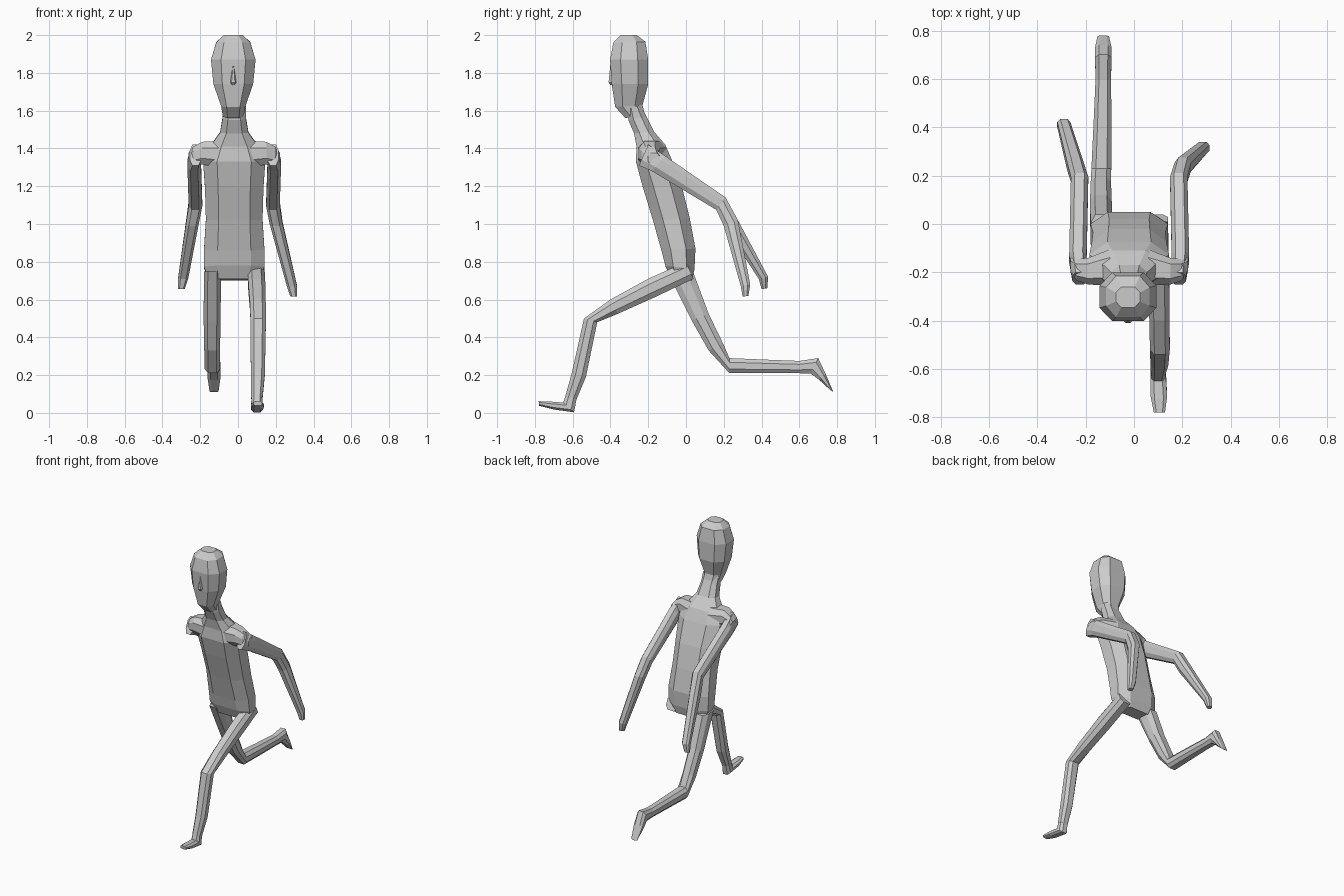
import bpy, bmesh
from mathutils import Vector

CX = -0.02  # the body axis sits slightly off x = 0
OCT = [(-.55, -1), (.55, -1), (1, -.45), (1, .45), (.55, 1), (-.55, 1), (-1, .45), (-1, -.45)]


def loft(name, rings):
    """Skin eight-sided rings, each (centre, half-axis u, half-axis v)."""
    bm = bmesh.new()
    loops = [[bm.verts.new(Vector(c) + Vector(u) * a + Vector(v) * b) for a, b in OCT]
             for c, u, v in rings]
    for p, q in zip(loops, loops[1:]):
        for i in range(8):
            j = (i + 1) % 8
            bm.faces.new((p[i], p[j], q[j], q[i]))
    bm.faces.new(loops[0])
    bm.faces.new(loops[-1])
    bmesh.ops.recalc_face_normals(bm, faces=bm.faces)
    me = bpy.data.meshes.new(name)
    bm.to_mesh(me)
    bm.free()
    ob = bpy.data.objects.new(name, me)
    bpy.context.collection.objects.link(ob)
    return ob


def side_loft(name, rows):
    """Rows (x, half width, y1, z1, y2, z2): the two outline points seen from the side."""
    loft(name, [((x, (y1 + y2) / 2, (z1 + z2) / 2), (w, 0, 0),
                 (0, (y2 - y1) / 2, (z2 - z1) / 2)) for x, w, y1, z1, y2, z2 in rows])


# Torso and neck, leaning forward
torso = [(.135, -.08, .71, .03, .70), (.16, -.11, .78, .045, .76), (.16, -.13, .86, .05, .87),
         (.15, -.175, 1.02, .02, 1.03), (.155, -.23, 1.20, -.02, 1.19),
         (.165, -.265, 1.33, -.075, 1.34), (.125, -.262, 1.41, -.11, 1.42),
         (.075, -.275, 1.48, -.17, 1.49), (.062, -.305, 1.55, -.21, 1.57),
         (.062, -.31, 1.61, -.24, 1.63)]
side_loft("torso", [(CX,) + r for r in torso])

# Head
head = [(.055, -.32, 1.56, -.22, 1.59), (.064, -.375, 1.62, -.23, 1.63),
        (.105, -.393, 1.74, -.20, 1.74), (.118, -.402, 1.87, -.20, 1.87),
        (.09, -.385, 1.96, -.215, 1.965), (.05, -.345, 2.0, -.26, 2.0)]
side_loft("head", [(CX - .005,) + r for r in head])

# Nose
side_loft("nose", [(CX - .005, .003, -.401, 1.84, -.38, 1.84),
                   (CX - .005, .016, -.41, 1.75, -.38, 1.75),
                   (CX - .005, .006, -.40, 1.735, -.38, 1.735)])

# Shoulders and arms, swept back; each hand ends at its own place
hands = {-1: (.28, .435, .72, .385, .71, .43, .66, .40, .655),
         1: (.315, .34, .68, .29, .67, .33, .62, .30, .615)}
for s, side in ((-1, "right"), (1, "left")):
    loft(side + "_shoulder", [
        ((CX + s * .08, -.18, 1.37), (0, .075, 0), (0, 0, .07)),
        ((CX + s * .17, -.195, 1.375), (0, .055, 0), (0, 0, .06)),
        ((CX + s * .215, -.19, 1.36), (0, .045, 0), (0, 0, .05)),
        ((CX + s * .243, -.17, 1.345), (0, .03, 0), (0, 0, .03))])
    h, a, b, c, d, e, f, g, k = hands[s]
    side_loft(side + "_arm", [
        (CX + s * .205, .03, -.20, 1.42, -.25, 1.31),
        (CX + s * .212, .036, -.11, 1.36, -.18, 1.28),
        (CX + s * .205, .036, .21, 1.14, .16, 1.075),
        (CX + s * .222, .034, .275, 1.02, .20, .99),
        (CX + s * (h - .01), .027, a, b, c, d),
        (CX + s * h, .018, e, f, g, k)])

# Front leg, stepping forward
side_loft("front_leg", [
    (.095, .045, .0, .80, .04, .71), (.10, .045, -.20, .71, -.17, .61),
    (.105, .042, -.40, .60, -.36, .525), (.107, .041, -.54, .50, -.47, .48),
    (.105, .037, -.605, .21, -.53, .19), (.10, .03, -.64, .085, -.58, .07)])
side_loft("front_foot", [
    (.10, .028, -.64, .085, -.58, .07), (.10, .032, -.65, .055, -.593, .003),
    (.103, .034, -.72, .06, -.70, .018), (.105, .023, -.78, .062, -.778, .038)])

# Rear leg, kicked back with the shin level
side_loft("rear_leg", [
    (-.135, .045, -.10, .75, .04, .74), (-.137, .045, .03, .49, .12, .525),
    (-.137, .042, .12, .33, .195, .37), (-.135, .041, .23, .21, .23, .29),
    (-.13, .037, .42, .21, .42, .282), (-.127, .032, .60, .21, .60, .275)])
side_loft("rear_foot", [
    (-.127, .032, .60, .21, .60, .275), (-.127, .034, .66, .208, .70, .29),
    (-.127, .034, .705, .175, .74, .205), (-.127, .024, .765, .12, .78, .11)])
